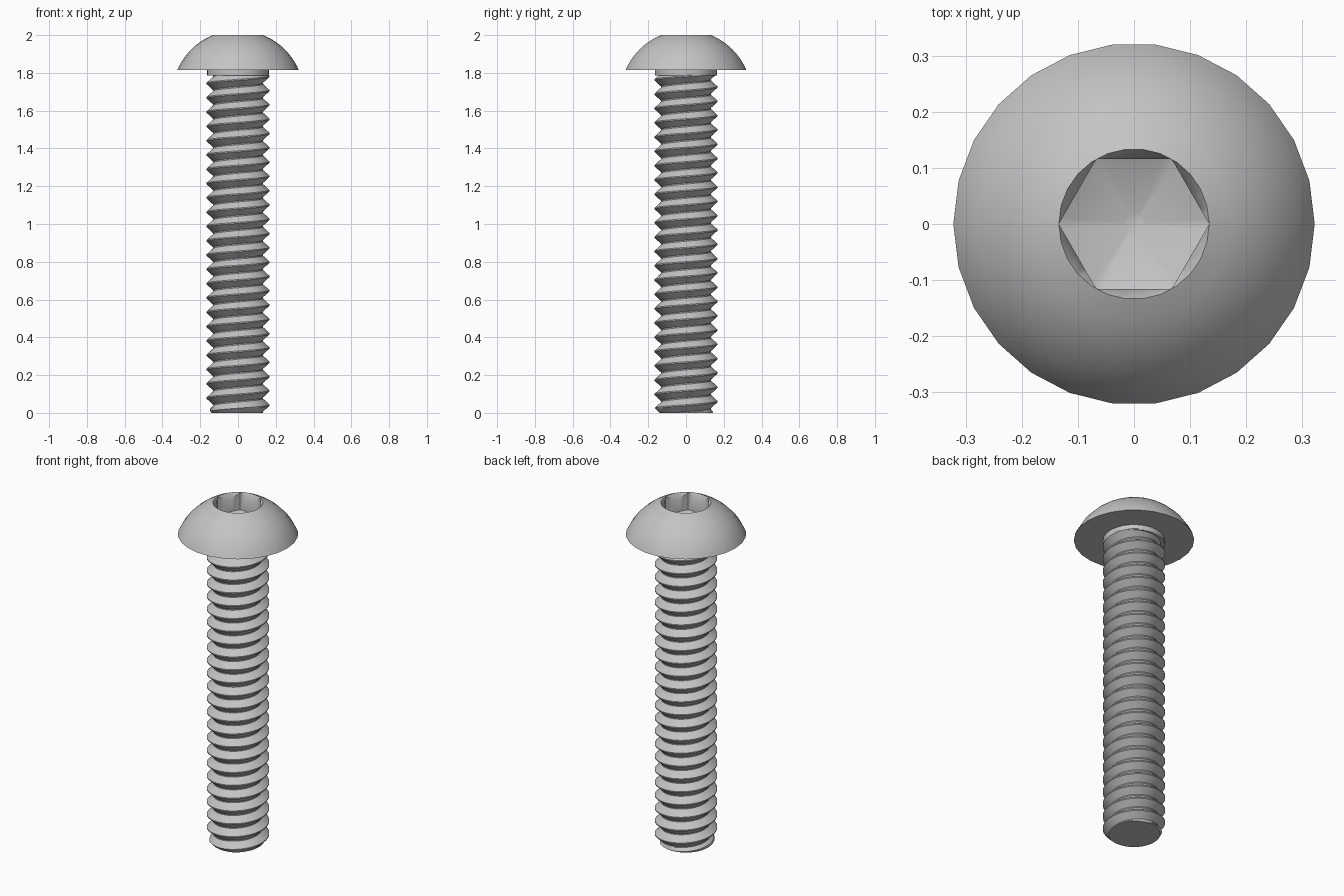
import bpy, bmesh
from math import pi, cos, sin, sqrt

if "Cube" in bpy.data.objects:
    bpy.data.objects.remove(bpy.data.objects["Cube"], do_unlink=True)

STEEL = (0.55, 0.55, 0.55, 1)
SIDES = 26
HEAD_R, HEAD_Z, TOP_Z, RIM_R = 0.322, 1.815, 2.0, 0.134
CREST, ROOT, PITCH, NECK_Z = 0.167, 0.132, 0.0757, 1.785

steel = bpy.data.materials.new("grey steel")
steel.use_nodes = True
steel.diffuse_color = STEEL
steel.node_tree.nodes["Principled BSDF"].inputs["Base Color"].default_value = STEEL


def finish(name, bm, angle):
    bmesh.ops.remove_doubles(bm, verts=bm.verts, dist=1e-5)
    mesh = bpy.data.meshes.new(name)
    bm.to_mesh(mesh)
    bm.free()
    obj = bpy.data.objects.new(name, mesh)
    bpy.context.collection.objects.link(obj)
    mesh.materials.append(steel)
    bpy.ops.object.select_all(action='DESELECT')
    obj.select_set(True)
    bpy.context.view_layer.objects.active = obj
    bpy.ops.object.shade_smooth_by_angle(angle=angle)
    return obj


def lathe(name, rings, columns, angle=0.6, cap_start=False, cap_end=False):
    """Skin rings, each a function of the turn angle giving radius and height."""
    bm = bmesh.new()
    rows = []
    for ring in rings:
        row = []
        for i in range(columns):
            a = 2 * pi * i / columns
            r, z = ring(a)
            row.append(bm.verts.new((r * cos(a), r * sin(a), z)))
        rows.append(row)
    for low, high in zip(rows, rows[1:]):
        for i in range(columns):
            j = (i + 1) % columns
            bm.faces.new((low[i], low[j], high[j], high[i]))
    if cap_start:
        bm.faces.new(rows[0][::-1])
    if cap_end:
        bm.faces.new(rows[-1])
    return finish(name, bm, angle)


def circle(r, z):
    return lambda a: (r, z)


def polygon_radius(a, sides, r):
    step = 2 * pi / sides
    return r * cos(step / 2) / cos(a % step - step / 2)


# Domed head: flat underside, then a spherical arc up to the socket rim
drop = (HEAD_R**2 - RIM_R**2 - (TOP_Z - HEAD_Z)**2) / (2 * (TOP_Z - HEAD_Z))
ball = sqrt(HEAD_R**2 + drop**2)
dome = [circle(0.1, HEAD_Z)]
for k in range(11):
    z = HEAD_Z + (TOP_Z - HEAD_Z) * k / 10
    dome.append(circle(sqrt(ball**2 - (z - HEAD_Z + drop)**2), z))
lathe("domed_head", dome, SIDES)


# Hexagonal socket: countersunk rim, six walls, conical floor
def rim(a):
    return polygon_radius(a, SIDES, RIM_R)


def hexagon(a):
    return min(polygon_radius(a, 6, RIM_R), rim(a))


lathe("hex_socket", [
    lambda a: (rim(a), TOP_Z),
    lambda a: (hexagon(a), TOP_Z - 1.7 * (rim(a) - hexagon(a))),
    lambda a: (hexagon(a), 1.895),
    circle(0.018, 1.85),
], SIDES * 3, cap_end=True)

# Plain neck under the head
lathe("neck", [circle(CREST - 0.002, NECK_Z), circle(CREST - 0.002, HEAD_Z)],
      SIDES, cap_start=True)

# Right-handed thread, chamfered at the tip
PROFILE = [(0, ROOT), (0.08, ROOT), (0.5, CREST), (0.58, CREST), (1, ROOT)]


def thread_radius(z, turn):
    phase = (z / PITCH - turn) % 1
    for (p, r), (q, s) in zip(PROFILE, PROFILE[1:]):
        if phase <= q:
            radius = r + (s - r) * (phase - p) / (q - p)
            break
    return min(radius, 0.14 + z)


STEPS = 40
TURNS = int(NECK_Z / PITCH) + 3
phases = [0, 0.08, 0.29, 0.5, 0.58, 0.79, 1]
bm = bmesh.new()
strips = []
for i in range(STEPS * TURNS + 1):
    turn = i / STEPS - 1
    strip = []
    for p in phases:
        z = min(max(PITCH * (turn + p), 0), NECK_Z + 0.005)
        r = thread_radius(z, turn)
        a = 2 * pi * turn
        strip.append(bm.verts.new((r * cos(a), r * sin(a), z)))
    strips.append(strip)
for s, t in zip(strips, strips[1:]):
    for k in range(len(phases) - 1):
        bm.faces.new((s[k], t[k], t[k + 1], s[k + 1]))
bmesh.ops.remove_doubles(bm, verts=bm.verts, dist=1e-5)
bmesh.ops.dissolve_degenerate(bm, dist=1e-5, edges=bm.edges)
# Flat tip
tip = [e for e in bm.edges if e.is_boundary and all(v.co.z < 1e-4 for v in e.verts)]
bmesh.ops.holes_fill(bm, edges=tip, sides=0)
bmesh.ops.recalc_face_normals(bm, faces=bm.faces)
finish("threaded_shank", bm, 0.6)
